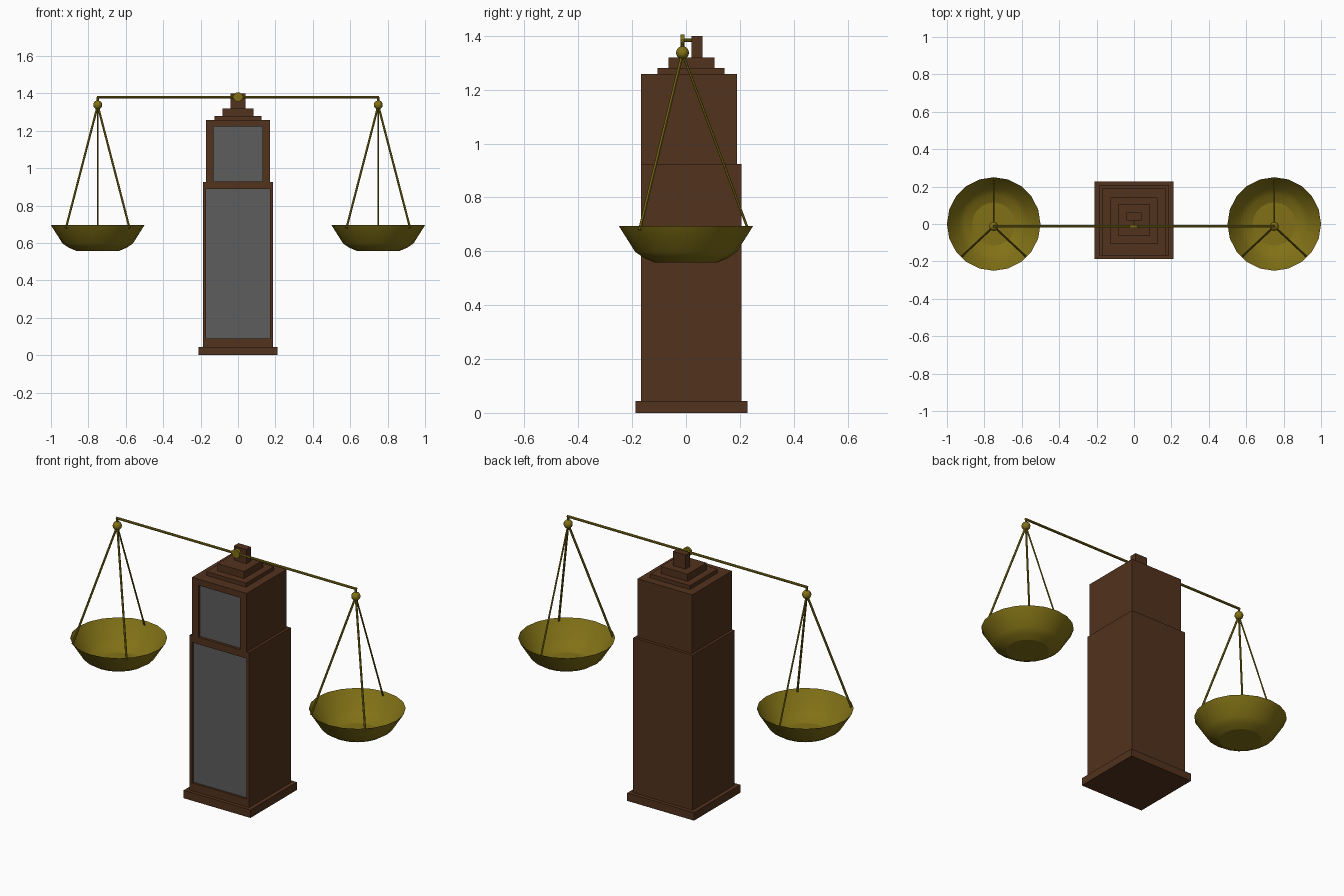
import bpy, bmesh, math
from mathutils import Vector

if "Cube" in bpy.data.objects:
    bpy.data.objects.remove(bpy.data.objects["Cube"])


def material(name, rgb):
    m = bpy.data.materials.new(name)
    m.diffuse_color = (*rgb, 1)
    m.use_nodes = True
    m.node_tree.nodes["Principled BSDF"].inputs["Base Color"].default_value = m.diffuse_color
    return m


WOOD = material("dark_wood", (0.085, 0.032, 0.012))
GOLD = material("brass", (0.22, 0.165, 0.008))
GREY = material("grey_panel", (0.11, 0.11, 0.11))


def finish(name, bm, *mats, smooth=False):
    me = bpy.data.meshes.new(name)
    bm.to_mesh(me)
    bm.free()
    ob = bpy.data.objects.new(name, me)
    bpy.context.collection.objects.link(ob)
    for m in mats:
        me.materials.append(m)
    if smooth:
        bpy.ops.object.select_all(action='DESELECT')
        ob.select_set(True)
        bpy.context.view_layer.objects.active = ob
        bpy.ops.object.shade_smooth_by_angle(angle=math.radians(40))
    return ob


def block(name, half_x, y0, y1, z0, z1, panel=None):
    """Box; panel = (half_x, z0, z1, depth) sinks a grey panel in the front."""
    bm = bmesh.new()
    bmesh.ops.create_cube(bm, size=1)
    for v in bm.verts:
        v.co = (v.co.x * 2 * half_x, y0 if v.co.y < 0 else y1, z0 if v.co.z < 0 else z1)
    if panel:
        px, pz0, pz1, depth = panel
        bm.normal_update()
        front = min(bm.faces, key=lambda f: f.calc_center_median().y)
        bmesh.ops.inset_individual(bm, faces=[front], thickness=0.005)
        mid = (z0 + z1) / 2
        for v in front.verts:
            v.co = (math.copysign(px, v.co.x), y0, pz0 if v.co.z < mid else pz1)
        bmesh.ops.inset_individual(bm, faces=[front], thickness=0.0)
        for v in front.verts:
            v.co.y += depth
        front.material_index = 1
    return finish(name, bm, WOOD, GREY)


def rod(name, a, b, radius, sides=8):
    a, b = Vector(a), Vector(b)
    d = b - a
    bm = bmesh.new()
    bmesh.ops.create_cone(bm, cap_ends=True, segments=sides, radius1=radius,
                          radius2=radius, depth=d.length)
    ob = finish(name, bm, GOLD, smooth=True)
    ob.location = (a + b) / 2
    ob.rotation_euler = d.to_track_quat('Z', 'Y').to_euler()
    return ob


def bowl(name, x, sides=20):
    profile = [(0.115, 0.558), (0.155, 0.575), (0.188, 0.597), (0.25, 0.695)]
    bm = bmesh.new()
    rings = [[bm.verts.new((x + r * math.cos(2 * math.pi * i / sides),
                            r * math.sin(2 * math.pi * i / sides), z))
              for i in range(sides)] for r, z in profile]
    bm.faces.new(rings[0])
    for lo, hi in zip(rings, rings[1:]):
        for i in range(sides):
            j = (i + 1) % sides
            bm.faces.new((lo[i], lo[j], hi[j], hi[i]))
    return finish(name, bm, GOLD, smooth=True)


# Wooden case
block("base_plinth", 0.21, -0.188, 0.228, 0, 0.045)
block("lower_case", 0.187, -0.168, 0.207, 0.045, 0.925, (0.172, 0.09, 0.888, 0.012))
block("upper_case", 0.172, -0.168, 0.19, 0.925, 1.258, (0.131, 0.928, 1.223, 0.015))
block("roof_step_1", 0.125, -0.106, 0.143, 1.258, 1.28)
block("roof_step_2", 0.084, -0.065, 0.106, 1.28, 1.32)
block("top_post", 0.04, 0.02, 0.061, 1.32, 1.4)

# Beam with its pivot
Y = -0.013
rod("pivot_disc", (0, -0.021, 1.381), (0, -0.005, 1.381), 0.025, 16)
rod("pivot_pin", (0, -0.005, 1.384), (0, 0.022, 1.384), 0.006)
rod("beam", (-0.755, Y, 1.38), (0.755, Y, 1.38), 0.007)

# Hanging pans
for side, x in (("left", -0.75), ("right", 0.75)):
    rod(side + "_hanger", (x, Y, 1.335), (x, Y, 1.38), 0.006)
    bm = bmesh.new()
    bmesh.ops.create_uvsphere(bm, u_segments=16, v_segments=10, radius=0.024)
    finish(side + "_ball", bm, GOLD, smooth=True).location = (x, Y, 1.338)
    bowl(side + "_pan", x)
    for i, (dx, y, r) in enumerate([(-0.17, -0.172, 0.006), (0.17, -0.172, 0.006),
                                    (0, 0.231, 0.0045)]):
        rod(f"{side}_cord_{i + 1}", (x, Y, 1.335), (x + dx, y, 0.68), r, 6)
